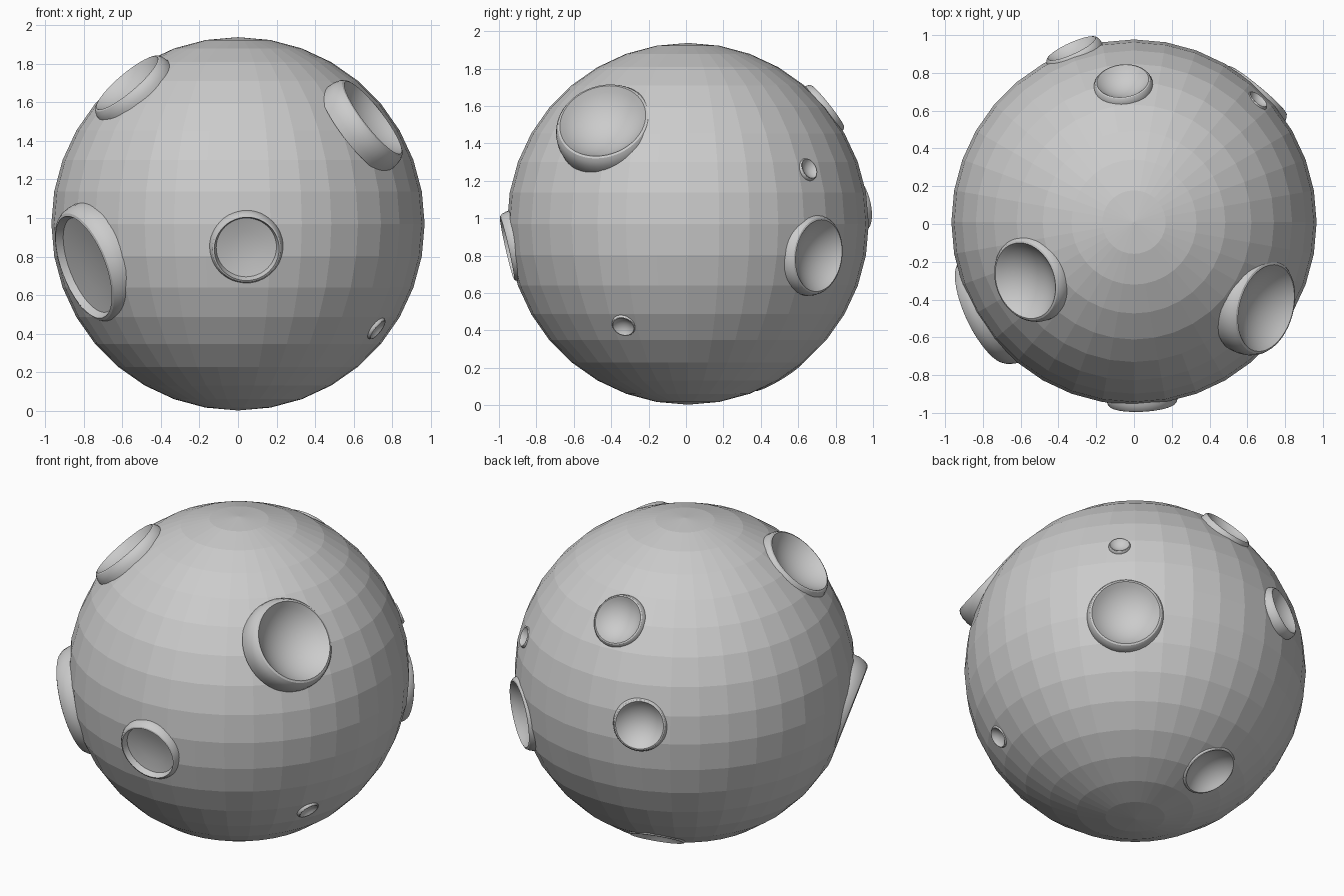
import bpy, bmesh, math
from mathutils import Vector

if "Cube" in bpy.data.objects:
    bpy.data.objects.remove(bpy.data.objects["Cube"])

CENTRE = Vector((0, 0.01, 0.97))
RADIUS = 0.967


def lathe(name, profile, place, normal, segments=48):
    """Spin a (radius, height) profile about an axis, then aim it along normal."""
    bm = bmesh.new()
    verts = [bm.verts.new((r, 0, h)) for r, h in profile]
    edges = [bm.edges.new(p) for p in zip(verts, verts[1:])]
    bmesh.ops.spin(bm, geom=verts + edges, cent=(0, 0, 0), axis=(0, 0, 1),
                   angle=math.tau, steps=segments)
    bmesh.ops.remove_doubles(bm, verts=bm.verts, dist=1e-5)
    bmesh.ops.recalc_face_normals(bm, faces=bm.faces)
    mesh = bpy.data.meshes.new(name)
    bm.to_mesh(mesh)
    bm.free()
    ob = bpy.data.objects.new(name, mesh)
    bpy.context.collection.objects.link(ob)
    ob.location = place
    ob.rotation_euler = Vector(normal).to_track_quat('Z', 'Y').to_euler()
    return ob


def bowl(r, depth, drop=0.0, steps=8):
    """Spherical dish profile from the bottom out to the lip."""
    big = (r * r + depth * depth) / (2 * depth)
    top = math.asin(min(1, r / big))
    return [(big * math.sin(top * i / steps),
             big - depth - big * math.cos(top * i / steps) - drop)
            for i in range(steps + 1)]


def dish(r, style):
    if style == 'flat':
        return [(0, -0.055), (0.5 * r, -0.05), (0.93 * r, -0.035), (r, 0)]
    return bowl(r, 0.45 * r)


# body: faceted ball
bpy.ops.mesh.primitive_uv_sphere_add(segments=36, ring_count=18, radius=RADIUS,
                                     location=CENTRE)
body = bpy.context.object
body.name = "ball"

# craters: lip centre, facing direction, lip radius, floor style
craters = [
    ((0.045, -0.957, 0.84), (0.05, -0.97, -0.22), 0.168, 'flat'),
    ((0.70, -0.445, 1.52), (0.80, -0.22, 0.62), 0.235, 'bowl'),
    ((-0.80, -0.47, 0.745), (-0.85, -0.40, -0.33), 0.28, 'flat'),
    ((-0.575, -0.30, 1.70), (-0.63, -0.23, 0.74), 0.206, 'bowl'),
    ((-0.06, 0.757, 1.60), (-0.09, 0.78, 0.62), 0.138, 'bowl'),
    ((-0.33, 0.93, 1.08), (-0.40, 0.88, 0.22), 0.138, 'bowl'),
    ((0.655, 0.71, 0.80), (0.63, 0.76, -0.10), 0.193, 'bowl'),
    ((0.66, 0.66, 1.265), (0.62, 0.70, 0.36), 0.055, 'bowl'),
    ((0.725, -0.335, 0.42), (0.75, -0.25, -0.60), 0.058, 'bowl'),
    ((-0.145, 0.495, 0.155), (-0.15, 0.50, -0.84), 0.15, 'bowl'),
]

for i, (place, normal, r, style) in enumerate(craters):
    # raised rim and dish
    skirt = [(1.05 * r, -0.02 * r), (1.10 * r, -0.09 * r), (1.14 * r, -0.22 * r),
             (1.15 * r, -0.38 * r), (1.13 * r, -0.55 * r)]
    ob = lathe(f"crater_{i + 1}", dish(r, style) + skirt, place, normal)
    bpy.ops.object.select_all(action='DESELECT')
    ob.select_set(True)
    bpy.context.view_layer.objects.active = ob
    bpy.ops.object.shade_smooth_by_angle(angle=math.radians(30))

    # hole in the ball, slightly deeper than the dish
    hole = [(p * 1.02, h - 0.006) for p, h in dish(r, style)]
    hole += [(1.02 * r, 0.15), (0, 0.15)]
    cutter = lathe("crater_cutter", hole, place, normal)
    cutter.hide_render = True
    mod = body.modifiers.new("crater", 'BOOLEAN')
    mod.operation = 'DIFFERENCE'
    mod.solver = 'EXACT'
    mod.object = cutter
    bpy.context.view_layer.objects.active = body
    bpy.ops.object.modifier_apply(modifier=mod.name)
    bpy.data.objects.remove(cutter)
